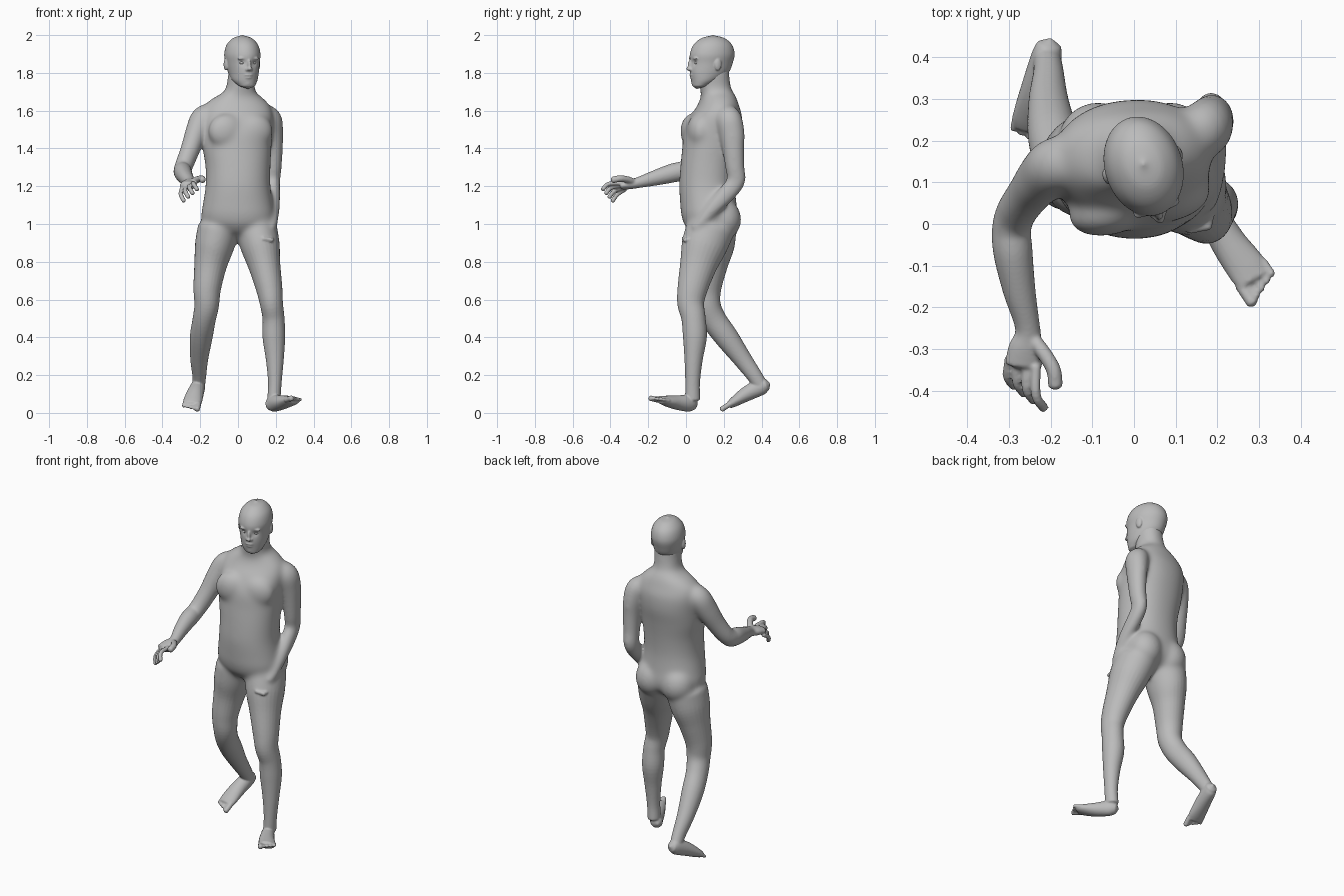
import bpy, bmesh, math
from mathutils import Vector, Matrix

cube = bpy.data.objects.get("Cube")
if cube:
    bpy.data.objects.remove(cube, do_unlink=True)

CM = 0.01                           # all tables below are in hundredths of a unit
HEAD_TURN = math.radians(18)        # head and chest are turned toward the left
CHEST_TURN = math.radians(13)

skin = bpy.data.materials.new("plain_grey")
skin.use_nodes = True
grey = (0.5, 0.5, 0.5, 1)
skin.diffuse_color = grey
skin.node_tree.nodes["Principled BSDF"].inputs["Base Color"].default_value = grey


def spline(stations, steps=5):
    """Smooth interpolation through every station."""
    pts = [Vector(s) for s in stations]
    pts = [pts[0] * 2 - pts[1]] + pts + [pts[-1] * 2 - pts[-2]]
    out = []
    for a, b, c, d in zip(pts, pts[1:], pts[2:], pts[3:]):
        for k in range(steps):
            t = k / steps
            out.append((b * 2 + (c - a) * t + (a * 2 - b * 5 + c * 4 - d) * t * t
                        + (b * 3 - a - c * 3 + d) * t ** 3) * 0.5)
    return out + [pts[-2]]


def tube(bm, stations, turns=(0, 0), flat=False, segments=28, power=1.0):
    """Closed loft through stations of x, y, z, half width, half depth."""
    path = spline(stations)
    last = len(path) - 1
    rings, ends = [], []
    for i, p in enumerate(path):
        centre = Vector(p[:3])
        tangent = Vector(path[min(i + 1, last)][:3]) - Vector(path[max(i - 1, 0)][:3])
        tangent.normalize()
        up = Vector((0, 0, 1)) if flat else tangent
        angle = turns[0] + (turns[1] - turns[0]) * i / last
        side = Vector((math.cos(angle), math.sin(angle), 0))
        side = (side - up * side.dot(up)).normalized()
        front = up.cross(side)
        ring = []
        for k in range(segments):
            a = math.tau * k / segments
            c, s = math.cos(a), math.sin(a)
            c, s = math.copysign(abs(c) ** power, c), math.copysign(abs(s) ** power, s)
            ring.append(bm.verts.new((centre + side * c * p[3] + front * s * p[4]) * CM))
        rings.append(ring)
        if i in (0, last):
            out = tangent * (min(p[3], p[4]) * (0.6 if i else -0.6))
            ends.append(bm.verts.new((centre + out) * CM))
    for a, b in zip(rings, rings[1:]):
        for k in range(segments):
            n = (k + 1) % segments
            bm.faces.new((a[k], a[n], b[n], b[k]))
    for k in range(segments):
        n = (k + 1) % segments
        bm.faces.new((rings[0][n], rings[0][k], ends[0]))
        bm.faces.new((rings[-1][k], rings[-1][n], ends[1]))


def blob(bm, origin, offset, radii, angle=0):
    """Ellipsoid placed in a turned local frame."""
    m = (Matrix.Scale(CM, 4) @ Matrix.Translation(origin) @ Matrix.Rotation(angle, 4, "Z")
         @ Matrix.Translation(offset) @ Matrix.Diagonal((*radii, 1)))
    bmesh.ops.create_uvsphere(bm, u_segments=24, v_segments=16, radius=1, matrix=m)


def finish(bm, name, voxel=None, smoothing=0):
    """Turn a bmesh into an object, fusing its pieces into one skin if asked."""
    bmesh.ops.recalc_face_normals(bm, faces=bm.faces)
    mesh = bpy.data.meshes.new(name)
    bm.to_mesh(mesh)
    bm.free()
    obj = bpy.data.objects.new(name, mesh)
    bpy.context.scene.collection.objects.link(obj)
    if voxel:
        fuse = obj.modifiers.new("fuse", "REMESH")
        fuse.mode, fuse.voxel_size = "VOXEL", voxel
        relax = obj.modifiers.new("relax", "SMOOTH")
        relax.factor, relax.iterations = 0.5, smoothing
        graph = bpy.context.evaluated_depsgraph_get()
        graph.update()
        baked = bpy.data.meshes.new_from_object(obj.evaluated_get(graph))
        obj.modifiers.clear()
        obj.data = baked
    obj.data.materials.clear()
    obj.data.materials.append(skin)
    obj.data.polygons.foreach_set("use_smooth", [True] * len(obj.data.polygons))
    return obj


def soften(obj, centre, radii, passes):
    """Melt muscle joints together inside a slowly shrinking ellipsoid."""
    bm = bmesh.new()
    bm.from_mesh(obj.data)
    reach = {v: sum(((a - c) / r) ** 2 for a, c, r in zip(v.co / CM, centre, radii))
             for v in bm.verts}
    for i in range(passes):
        inside = [v for v, d in reach.items() if d < 1.3 - 0.4 * i / passes]
        bmesh.ops.smooth_vert(bm, verts=inside, factor=0.5,
                              use_axis_x=True, use_axis_y=True, use_axis_z=True)
    bm.to_mesh(obj.data)
    bm.free()


def digit(bm, points, radius):
    tube(bm, [(*p, radius, radius) for p in points], segments=12)


def fingers(bm, first, last, radius):
    """Four fingers blended between the little finger and the index finger."""
    for i in range(4):
        digit(bm, [Vector(a).lerp(Vector(b), i / 3) for a, b in zip(first, last)], radius)


def foot(bm, stations):
    """Sole and instep loft, then five toes, the big one on the inner side."""
    tube(bm, stations)
    tip = Vector(stations[-1][:3])
    ahead = (tip - Vector(stations[-2][:3])).normalized()
    across = ahead.cross(Vector((0, 0, 1))).normalized()
    if tip.x < 0:
        across.negate()
    for i in range(5):
        root = tip + across * (3.5 - 2 * i + (0.3 if i else 0)) - ahead * (1 + 0.5 * i)
        digit(bm, [root, root + ahead * 3, root + ahead * (5.5 - 0.3 * i)], 0.95 if i else 1.5)


body = bmesh.new()

# torso and neck
tube(body, [(0, 13, 96, 13, 11), (0, 13, 100, 18.5, 14), (0, 12.5, 105, 19.5, 15),
            (0, 11.9, 110, 18.7, 14.9),
            (0, 11.2, 120, 17.2, 14.8), (0, 11.8, 130, 17.2, 14.8), (-0.5, 13, 140, 18.2, 15),
            (-0.5, 14.3, 149, 18.7, 15.3), (-0.5, 16, 157, 19, 13.6), (-0.5, 17, 162.5, 17.5, 11),
            (0, 17.2, 166.5, 13.5, 9.5), (0.7, 16.7, 169, 9.7, 8.8), (1.2, 15.6, 172, 7.6, 8.3),
            (2, 14.7, 179, 7.2, 8.2), (2, 14.7, 183, 6.8, 8)],
     turns=(-0.1, CHEST_TURN), flat=True, segments=48, power=0.92)

# chest and buttocks
for s in (-1, 1):
    blob(body, (-0.5, 13, 149), (s * 7.5, -8.3, 0), (10, 6, 9.5), CHEST_TURN)
    blob(body, (0, 13, 102.5), (s * 8.5, 6.3, 0), (10, 10, 11))

# left leg, stepping forward
tube(body, [(9.5, 13, 98, 11.2, 13), (11.8, 9.5, 88, 10.4, 12), (14, 6.5, 78, 8.5, 9.8),
            (16.5, 3.5, 66, 7, 8), (17.7, 2.5, 58, 6.1, 7.1), (18.8, 4, 50, 5.8, 6.4),
            (19, 4.7, 40, 6, 6.3), (19.5, 4, 28, 4.7, 4.8), (19.5, 3.5, 16, 3.6, 3.9),
            (19, 3.5, 7, 3.5, 4)])
foot(body, [(16.5, 4, 4.5, 3, 3.1), (19, 1.5, 5, 3.7, 4.4), (23, -5, 5.5, 4.3, 3.8),
            (27, -10.5, 6.3, 4.8, 2.8), (29, -13.5, 7, 4.5, 2)])

# right leg, trailing with the heel lifted
tube(body, [(-10.2, 14, 98, 11.2, 13), (-12.5, 13.5, 88, 10.4, 12), (-14.6, 12.5, 78, 8.6, 9.5),
            (-16.3, 11, 66, 7.3, 7.7), (-16.6, 11.5, 57, 6.5, 6.9), (-18, 15, 49, 6.1, 6.6),
            (-19.5, 21.5, 40, 6, 6.3), (-20.5, 29.5, 29, 4.8, 5), (-20.5, 36, 20, 3.7, 4.1),
            (-20.8, 39.2, 15, 3.4, 3.8)])
foot(body, [(-20.3, 43, 15, 3, 3), (-21, 40, 14, 3.7, 4.4), (-22.6, 32.5, 10.3, 4.5, 4),
            (-24, 26, 6.2, 5, 2.8), (-24.5, 23, 4.2, 4.5, 2)])

# right arm, reaching forward
tube(body, [(-13, 15, 158, 6, 6), (-18.5, 14.3, 156, 6.6, 6.8), (-22, 11.3, 148.5, 6, 6.6),
            (-25, 7.5, 140, 5.3, 5.7), (-28, 3, 132, 4.9, 5.1), (-29.3, -1, 128.5, 4.7, 5),
            (-29, -7, 127, 4.7, 5), (-27.5, -16, 124.5, 3.9, 4.1), (-25.5, -25, 122, 3, 2.9),
            (-26, -30, 121, 4.2, 2.6), (-26.5, -34, 120.3, 4.5, 2.1)])
fingers(body, [(-29.8, -32, 118.5), (-30.3, -36.5, 115.5), (-28.5, -39, 112)],
        [(-23.5, -34, 121.7), (-23.5, -41, 121.2), (-21.5, -44.3, 118)], 1.2)
digit(body, [(-24.7, -27, 122), (-21.6, -31, 123.5), (-19.3, -35, 124), (-18.8, -39, 123.3)], 1.8)

# left arm, hanging with the hand resting on the thigh
tube(body, [(11, 20, 158, 6, 6), (16.5, 22.5, 155.5, 6.6, 7), (18.3, 24.3, 148, 5.7, 6.7),
            (18.8, 25, 140, 5, 5.9), (18.7, 25.8, 130, 4.5, 5.2), (18.3, 26.5, 123, 4.1, 4.9),
            (18.5, 22, 116.5, 4, 4.9), (18.8, 15, 109, 3.5, 4.1), (18.5, 9, 102, 2.9, 3),
            (17.5, 5.5, 97, 2.3, 3.6)])
fingers(body, [(17.5, 7, 94), (18, 2.5, 92), (17.5, -1, 91.5)],
        [(17, 4, 96), (15, 1, 93), (13.3, -1.7, 92)], 1.2)
soften(finish(body, "body", 0.005, 4), (0, 13, 133), (30, 22, 50), 60)

# head: skull and jaw
HEAD = Vector((2.3, 13.4, 0))
head = bmesh.new()
tube(head, [(4.8, 7.2, 173, 4.2, 3.8), (3.6, 10, 176, 6.6, 7.4), (2.9, 12.3, 180, 7.8, 10.4),
            (2.4, 13.4, 185, 8.7, 11.5), (2.3, 13.9, 190, 9.3, 12.1), (2.3, 14.2, 195, 8, 10.3),
            (2.3, 14.3, 198.4, 4.8, 6.2), (2.3, 14.3, 199.7, 1, 1.2)],
     turns=(HEAD_TURN, HEAD_TURN), flat=True, segments=48)

# nose, lips and chin
for offset, radii in (((0, -12, 182.2), (1.4, 1.9, 1.2)), ((0, -11.6, 184), (1, 1.5, 3.2)),
                      ((0, -10.9, 178.9), (2.5, 1.1, 0.6)), ((0, -10.6, 177.5), (2.1, 1.1, 0.7)),
                      ((0, -9, 174.6), (2.6, 1.9, 1.8))):
    blob(head, HEAD, offset, radii, HEAD_TURN)
# nostrils, brows and ears
for s in (-1, 1):
    blob(head, HEAD, (s * 1.2, -11.4, 181.8), (0.9, 1.1, 0.9), HEAD_TURN)
    blob(head, HEAD, (s * 3, -10.1, 187.6), (3, 1.2, 0.9), HEAD_TURN)
    blob(head, HEAD, (s * 8.9, 0.8, 184.5), (1.1, 2, 3.3), HEAD_TURN)
skull = finish(head, "head", 0.004, 6)

# eye sockets pressed into the face, with an eyeball in each
turn = Matrix.Rotation(HEAD_TURN, 3, "Z")
inward = turn @ Vector((0, 1, 0))
for s, name in ((-1, "right_eye"), (1, "left_eye")):
    socket = (HEAD + turn @ Vector((s * 3.2, -10.7, 185.3))) * CM
    for v in skull.data.vertices:
        near = (v.co - socket).length / (1.7 * CM)
        v.co += inward * (0.7 * CM * math.exp(-near * near))
    eye = bmesh.new()
    blob(eye, HEAD, (s * 3.2, -9.35, 185.3), (1.4, 1, 0.8), HEAD_TURN)
    finish(eye, name)
